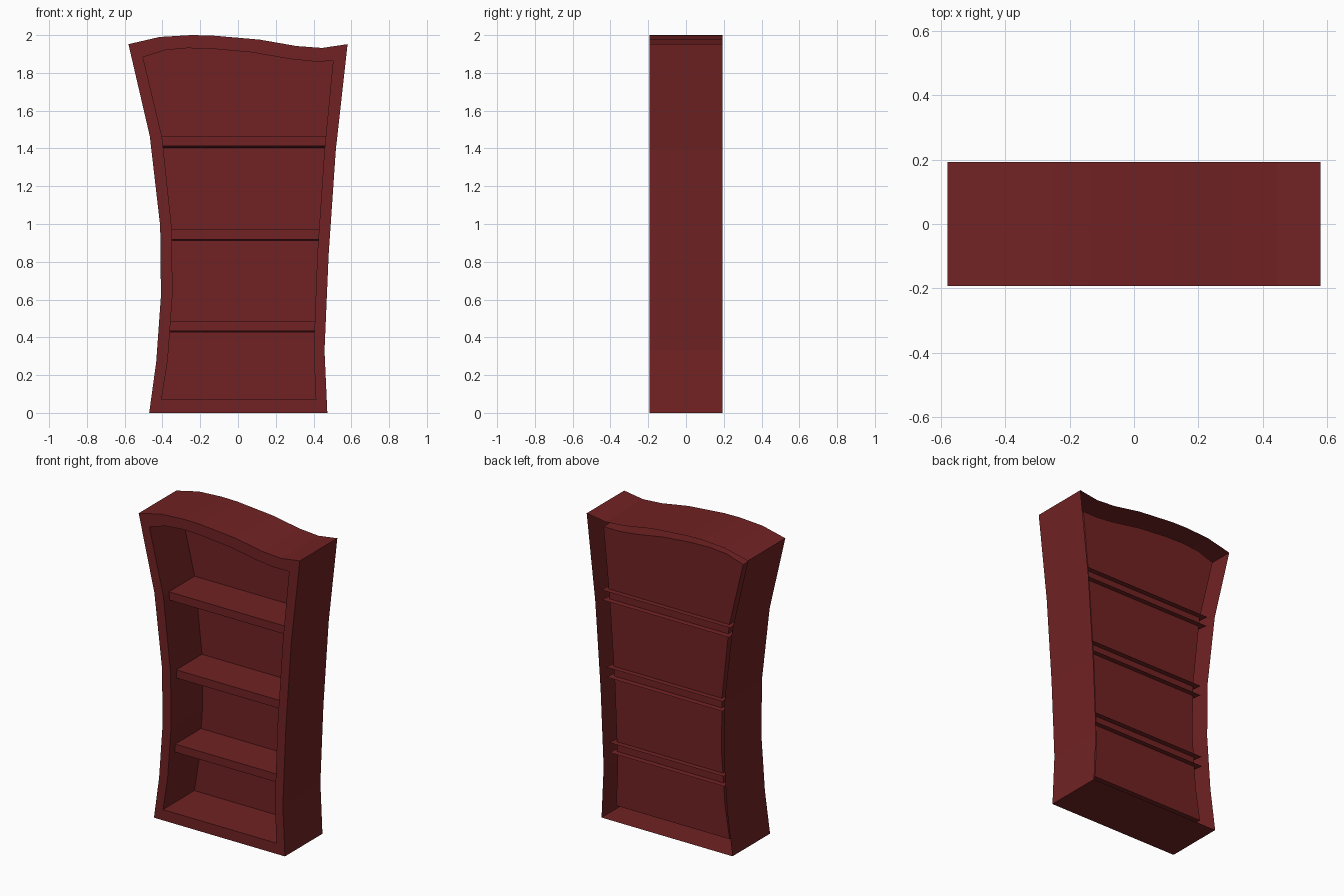
import bpy, bmesh

if "Cube" in bpy.data.objects:
    bpy.data.objects.remove(bpy.data.objects["Cube"])

FRONT, BACK = -0.193, 0.193        # depth of the outer shell
PANEL_Y = 0.13                     # recessed back panel
SHELF_FRONT, SHELF_BACK = -0.135, 0.165

red = bpy.data.materials.new("dark_red_paint")
red.diffuse_color = (0.165, 0.016, 0.017, 1)
red.use_nodes = True
red.node_tree.nodes["Principled BSDF"].inputs["Base Color"].default_value = red.diffuse_color

# Matching outline points: outer x, outer z, inner x, inner z
LEFT = [(-.47, 0, -.405, .07), (-.433, .27, -.372, .28), (-.408, .62, -.347, .62),
        (-.412, .99, -.35, .97), (-.467, 1.465, -.402, 1.46), (-.58, 1.952, -.503, 1.883)]
TOP = [(-.415, 1.99, -.385, 1.921), (-.25, 2.0, -.27, 1.931), (-.14, 1.998, -.14, 1.928),
       (.115, 1.976, .07, 1.909), (.31, 1.942, .28, 1.873), (.445, 1.932, .395, 1.861)]
RIGHT = [(.58, 1.952, .503, 1.862), (.518, 1.395, .458, 1.395), (.48, .84, .42, .84),
         (.458, .33, .401, .33), (.473, 0, .412, .07)]
PROFILE = LEFT + TOP + RIGHT


def make_object(name, bm):
    mesh = bpy.data.meshes.new(name)
    bm.to_mesh(mesh)
    bm.free()
    mesh.materials.append(red)
    obj = bpy.data.objects.new(name, mesh)
    bpy.context.collection.objects.link(obj)


def inner_x(side, z):
    """Inner wall position at height z."""
    pts = sorted((p[3], p[2]) for p in side)
    for (z0, x0), (z1, x1) in zip(pts, pts[1:]):
        if z0 <= z <= z1:
            return x0 + (x1 - x0) * (z - z0) / (z1 - z0)


# Hollow frame: outer wall, front rim and inner wall, open at the back
bm = bmesh.new()
loops = [[bm.verts.new((p[i], y, p[i + 1])) for p in PROFILE]
         for i, y in ((0, BACK), (0, FRONT), (2, FRONT), (2, PANEL_Y))]
n = len(PROFILE)
for a, b in zip(loops, loops[1:]):
    for i in range(n):
        j = (i + 1) % n
        bm.faces.new((a[i], b[i], b[j], a[j]))
bmesh.ops.recalc_face_normals(bm, faces=bm.faces)
# An open shell: make sure the front rim faces forward
rim = next(f for f in bm.faces if all(abs(v.co.y - FRONT) < 1e-5 for v in f.verts))
if rim.normal.y > 0:
    bmesh.ops.reverse_faces(bm, faces=bm.faces)
make_object("frame", bm)

# Back panel closing the inner wall
bm = bmesh.new()
panel = bm.faces.new([bm.verts.new((p[2], PANEL_Y, p[3])) for p in PROFILE])
panel.normal_update()
if panel.normal.y > 0:
    panel.normal_flip()
make_object("back_panel", bm)


# Shelves: folded sheets whose back edges poke through the panel and flare out
def make_shelf(name, z):
    bm = bmesh.new()
    rows = []
    for y, h, flare in ((SHELF_BACK, z, .03), (SHELF_FRONT, z, 0),
                        (SHELF_FRONT, z - .053, 0), (SHELF_BACK, z - .064, .03)):
        rows.append([bm.verts.new((inner_x(LEFT, h) - flare, y, h)),
                     bm.verts.new((inner_x(RIGHT, h) + flare, y, h))])
    for a, b in zip(rows, rows[1:]):
        bm.faces.new((a[0], b[0], b[1], a[1]))
    make_object(name, bm)


for name, z in (("lower_shelf", .487), ("middle_shelf", .972), ("upper_shelf", 1.466)):
    make_shelf(name, z)
